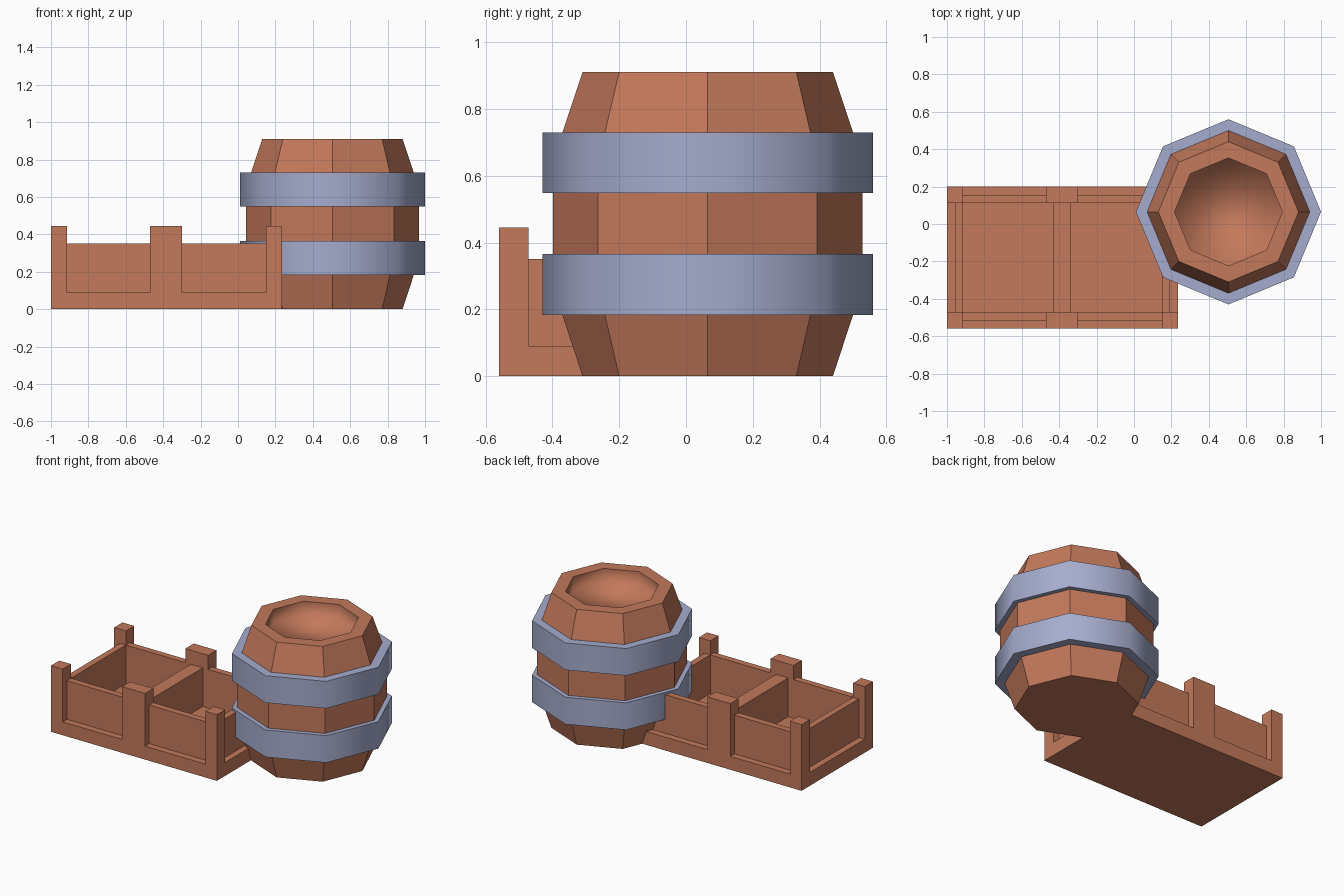
import bpy, bmesh, math

if "Cube" in bpy.data.objects:
    bpy.data.objects.remove(bpy.data.objects["Cube"])


def material(name, rgb):
    m = bpy.data.materials.new(name)
    m.diffuse_color = (*rgb, 1)
    m.use_nodes = True
    m.node_tree.nodes["Principled BSDF"].inputs["Base Color"].default_value = m.diffuse_color
    return m


WOOD = material("brown wood", (0.546, 0.191, 0.105))
METAL = material("blue grey metal", (0.376, 0.413, 0.610))


def finish(bm, name, mat):
    bmesh.ops.recalc_face_normals(bm, faces=bm.faces)
    me = bpy.data.meshes.new(name)
    bm.to_mesh(me)
    bm.free()
    me.materials.append(mat)
    ob = bpy.data.objects.new(name, me)
    bpy.context.collection.objects.link(ob)
    return ob


def lathe(bm, profile, closed, cx=0.505, cy=0.065, sides=8):
    """Eight-sided turning of (radius, z) points; open profiles get end caps."""
    rings = []
    for r, z in profile:
        angles = [2 * math.pi * k / sides for k in range(sides)]
        rings.append([bm.verts.new((cx + r * math.cos(a), cy + r * math.sin(a), z))
                      for a in angles])
    pairs = list(zip(rings, rings[1:]))
    if closed:
        pairs.append((rings[-1], rings[0]))
    else:
        bm.faces.new(rings[0])
        bm.faces.new(rings[-1])
    for lo, hi in pairs:
        for k in range(sides):
            n = (k + 1) % sides
            bm.faces.new((lo[k], lo[n], hi[n], hi[k]))
    return rings


# barrel body: flat staves, softly shaded sunken lid
bm = bmesh.new()
rings = lathe(bm, [(0.375, 0), (0.435, 0.183), (0.4635, 0.27), (0.4635, 0.64),
                   (0.435, 0.73), (0.375, 0.91), (0.288, 0.91), (0.288, 0.82)], False)
lid = set(rings[-1]) | set(rings[-2])
for f in bm.faces:
    f.smooth = all(v in lid for v in f.verts)
rim = set(rings[-2])
for e in bm.edges:
    if e.verts[0] in rim and e.verts[1] in rim:
        e.smooth = False
finish(bm, "barrel_body", WOOD)

# two metal hoops, smooth around, sharp at the rims
for name, z0, z1 in (("lower_hoop", 0.183, 0.365), ("upper_hoop", 0.548, 0.73)):
    bm = bmesh.new()
    lathe(bm, [(0.495, z0), (0.495, z1), (0.43, z1), (0.43, z0)], True)
    for f in bm.faces:
        f.smooth = True
    finish(bm, name, METAL).data.set_sharp_from_angle(angle=math.radians(60))

# two-bay crate: columns of a stepped grid, only outer faces kept
XS = [-1, -0.956, -0.913, -0.47, -0.43, -0.34, -0.30, 0.15, 0.193, 0.235]
YS = [-0.56, -0.515, -0.472, 0.112, 0.155, 0.20]
ZS = [0, 0.09, 0.35, 0.445]


def level(i, j):
    if not (0 <= i < 9 and 0 <= j < 5):
        return 0
    if i not in (2, 6) and j != 2:
        return 3                                    # posts
    if j in (1, 3) or (j == 2 and i in (1, 4, 7)):
        return 2                                    # walls and divider
    return 1                                        # floor and sill


bm = bmesh.new()


def quad(*pts):
    bm.faces.new([bm.verts.new(p) for p in pts])


for i in range(9):
    for j in range(5):
        x0, x1, y0, y1 = XS[i], XS[i + 1], YS[j], YS[j + 1]
        h = level(i, j)
        for z in (0, ZS[h]):
            quad((x0, y0, z), (x1, y0, z), (x1, y1, z), (x0, y1, z))
        for di, dj, a, b in ((-1, 0, (x0, y0), (x0, y1)), (1, 0, (x1, y0), (x1, y1)),
                             (0, -1, (x0, y0), (x1, y0)), (0, 1, (x0, y1), (x1, y1))):
            for k in range(level(i + di, j + dj), h):
                quad((*a, ZS[k]), (*b, ZS[k]), (*b, ZS[k + 1]), (*a, ZS[k + 1]))
bmesh.ops.remove_doubles(bm, verts=bm.verts, dist=1e-5)
bmesh.ops.recalc_face_normals(bm, faces=bm.faces)
bmesh.ops.dissolve_limit(bm, angle_limit=0.02, verts=bm.verts, edges=bm.edges)
finish(bm, "crate", WOOD)
